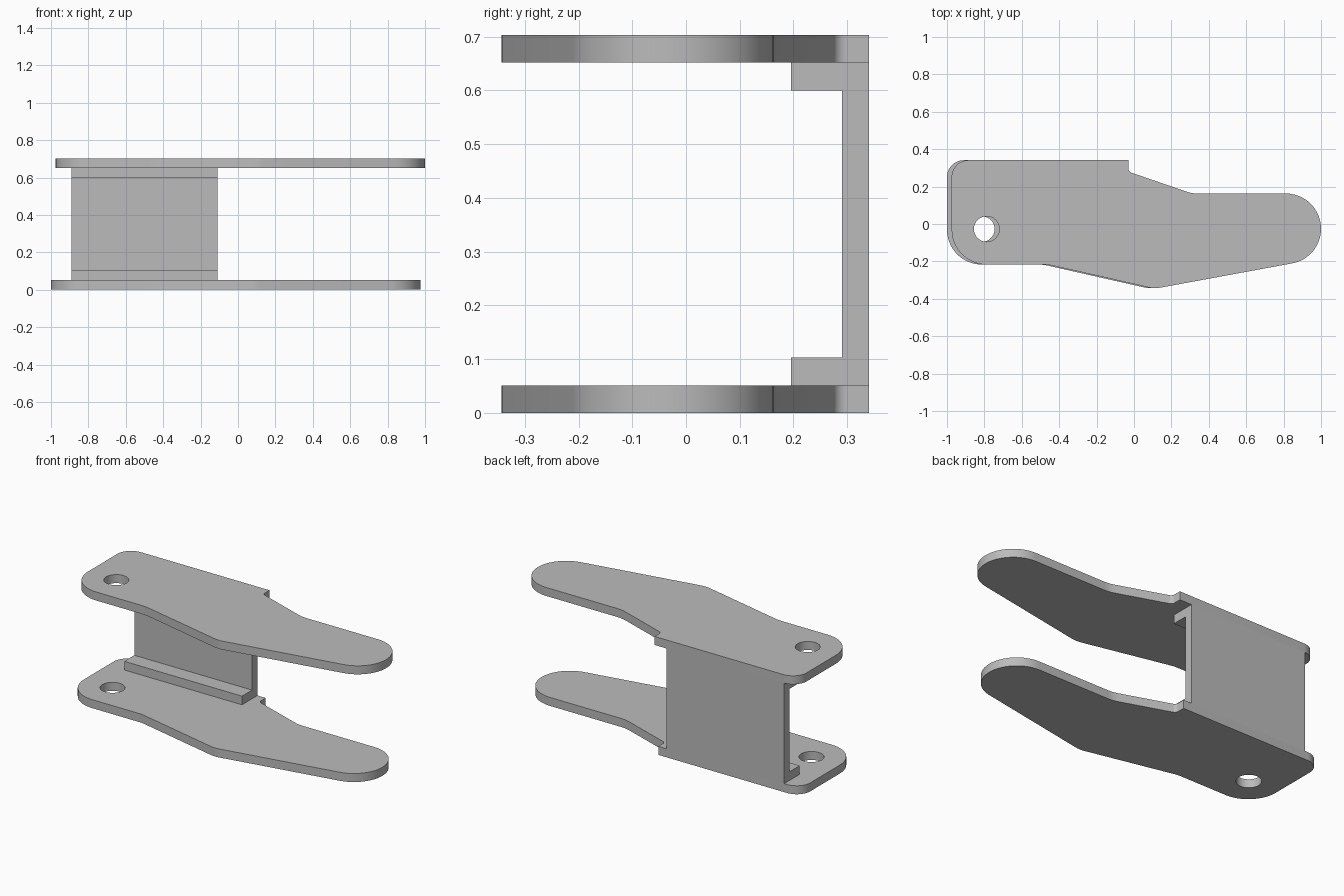
import bpy
import bmesh
import math
from mathutils import Vector

cube = bpy.data.objects.get("Cube")
if cube:
    bpy.data.objects.remove(cube, do_unlink=True)

grey = bpy.data.materials.new("plain grey")
grey.use_nodes = True
grey.diffuse_color = (0.5, 0.5, 0.5, 1)
grey.node_tree.nodes["Principled BSDF"].inputs["Base Color"].default_value = (0.5, 0.5, 0.5, 1)


def rounded(corners):
    """Outline from (x, y, radius) corners, each replaced by a tangent arc."""
    pts = []
    for i, (x, y, r) in enumerate(corners):
        p = Vector((x, y))
        if r == 0:
            pts.append(p)
            continue
        a = (Vector(corners[i - 1][:2]) - p).normalized()
        b = (Vector(corners[(i + 1) % len(corners)][:2]) - p).normalized()
        half = a.angle(b) / 2
        centre = p + (a + b).normalized() * r / math.sin(half)
        start = p + a * r / math.tan(half) - centre
        end = p + b * r / math.tan(half) - centre
        sweep = start.angle(end)
        n = max(3, math.ceil(sweep / math.radians(7)))
        for k in range(n + 1):
            t = sweep * k / n
            pts.append(centre + (start * math.sin(sweep - t) + end * math.sin(t)) / math.sin(sweep))
    return pts


def prism(name, loops, extrusion, location):
    """Fill the loops (the later ones are holes) and extrude them."""
    bm = bmesh.new()
    edges = []
    for loop in loops:
        verts = [bm.verts.new(p) for p in loop]
        edges += [bm.edges.new((verts[i - 1], v)) for i, v in enumerate(verts)]
    bmesh.ops.triangle_fill(bm, edges=edges, use_beauty=True)
    result = bmesh.ops.extrude_face_region(bm, geom=bm.faces[:], use_keep_orig=True)
    moved = [g for g in result["geom"] if isinstance(g, bmesh.types.BMVert)]
    bmesh.ops.translate(bm, verts=moved, vec=extrusion)
    bmesh.ops.recalc_face_normals(bm, faces=bm.faces[:])
    mesh = bpy.data.meshes.new(name)
    bm.to_mesh(mesh)
    bm.free()
    mesh.materials.append(grey)
    obj = bpy.data.objects.new(name, mesh)
    obj.location = location
    bpy.context.collection.objects.link(obj)
    bpy.ops.object.select_all(action='DESELECT')
    obj.select_set(True)
    bpy.context.view_layer.objects.active = obj
    bpy.ops.object.shade_smooth_by_angle(angle=math.radians(30))
    return obj


THICK, HEIGHT = 0.051, 0.703

# Side plates: the same outline with a pivot hole, slightly staggered in x
outline = rounded([
    (-0.975, 0.341, 0.09), (-0.975, -0.217, 0.187),
    (-0.46, -0.217, 0.2), (0.11, -0.346, 0.15),
    (1.0, -0.182, 0.188), (1.0, 0.163, 0.188),
    (0.31, 0.163, 0.18), (-0.03, 0.28, 0.025), (-0.03, 0.341, 0)])
hole = [Vector((-0.788 + 0.068 * math.cos(a), -0.027 + 0.068 * math.sin(a)))
        for a in (math.tau * i / 48 for i in range(48))]
plate_loops = [[p.to_3d() for p in loop] for loop in (outline, hole)]
for name, x, z in (("bottom_plate", -0.025, 0), ("top_plate", 0, HEIGHT - THICK)):
    prism(name, plate_loops, (0, 0, THICK), (x, 0, z))

# Channel bracket joining the plates at the back
low, high, lip = THICK, HEIGHT - THICK, 0.052
profile = [(0.341, low), (0.195, low), (0.195, low + lip), (0.29, low + lip),
           (0.29, high - lip), (0.195, high - lip), (0.195, high), (0.341, high)]
prism("channel_bracket", [[Vector((0, y, z)) for y, z in profile]],
      (0.78, 0, 0), (-0.89, 0, 0))
